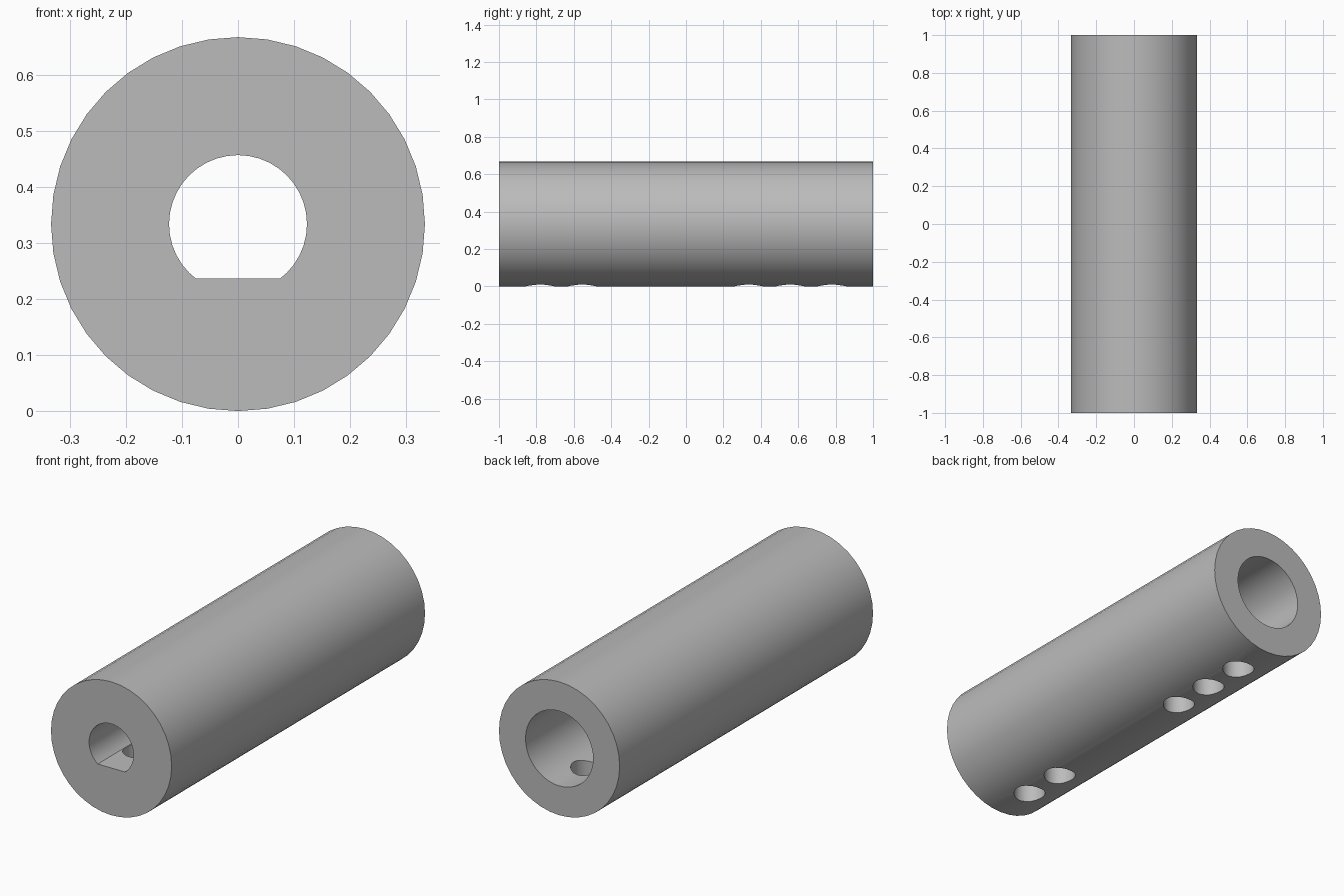
import bpy, bmesh, math
from mathutils import Matrix

if "Cube" in bpy.data.objects:
    bpy.data.objects.remove(bpy.data.objects["Cube"])

R = 1 / 3            # outer radius, also the height of the axis
BORE_R = 0.123       # D-shaped bore at the front
SOCKET_R = 0.187     # round bore at the back
FLAT_Z = 0.236       # height of the flat in the D bore
STEP_Y = 0.0         # where the two bores meet
HOLE_R = 0.075
HOLES = (-0.78, -0.555, 0.335, 0.557, 0.78)

grey = bpy.data.materials.new("plain_grey")
grey.use_nodes = True
colour = (0.5, 0.5, 0.5, 1)
grey.diffuse_color = colour
grey.node_tree.nodes["Principled BSDF"].inputs["Base Color"].default_value = colour


def cylinder(name, radius, start, end, axis="Y", place=0.0, sides=40):
    """Cylinder between two positions on its axis; place shifts a Z one along y."""
    bm = bmesh.new()
    bmesh.ops.create_cone(bm, cap_ends=True, segments=sides, radius1=radius,
                          radius2=radius, depth=end - start)
    mid = (start + end) / 2
    if axis == "Y":
        bm.transform(Matrix.Translation((0, mid, R)) @ Matrix.Rotation(math.pi / 2, 4, "X"))
    else:
        bm.transform(Matrix.Translation((0, place, mid)))
    mesh = bpy.data.meshes.new(name)
    bm.to_mesh(mesh)
    bm.free()
    obj = bpy.data.objects.new(name, mesh)
    bpy.context.collection.objects.link(obj)
    mesh.materials.append(grey)
    return obj


def cut(target, cutter):
    """Subtract the cutter from the target and remove it."""
    mod = target.modifiers.new("cut", "BOOLEAN")
    mod.operation = "DIFFERENCE"
    mod.solver = "EXACT"
    mod.object = cutter
    bpy.context.view_layer.objects.active = target
    bpy.ops.object.modifier_apply(modifier=mod.name)
    bpy.data.objects.remove(cutter)


# Outer tube
sleeve = cylinder("coupling_sleeve", R, -1, 1)

# D-shaped front bore: a round cutter trimmed below the flat
d_bore = cylinder("d_bore_cutter", BORE_R, -1.1, STEP_Y + 0.05)
bm = bmesh.new()
bm.from_mesh(d_bore.data)
bmesh.ops.bisect_plane(bm, geom=bm.verts[:] + bm.edges[:] + bm.faces[:],
                       plane_co=(0, 0, FLAT_Z), plane_no=(0, 0, -1), clear_outer=True)
bmesh.ops.holes_fill(bm, edges=[e for e in bm.edges if e.is_boundary])
bmesh.ops.recalc_face_normals(bm, faces=bm.faces)
bm.to_mesh(d_bore.data)
bm.free()
cut(sleeve, d_bore)

# Round back bore
cut(sleeve, cylinder("socket_cutter", SOCKET_R, STEP_Y, 1.1))

# Screw holes through the bottom wall
for y in HOLES:
    cut(sleeve, cylinder("screw_hole_cutter", HOLE_R, -0.1, R, "Z", y, 32))

# Smooth walls with sharp rims
bpy.ops.object.select_all(action="DESELECT")
sleeve.select_set(True)
bpy.context.view_layer.objects.active = sleeve
bpy.ops.object.shade_smooth_by_angle(angle=math.radians(30))
